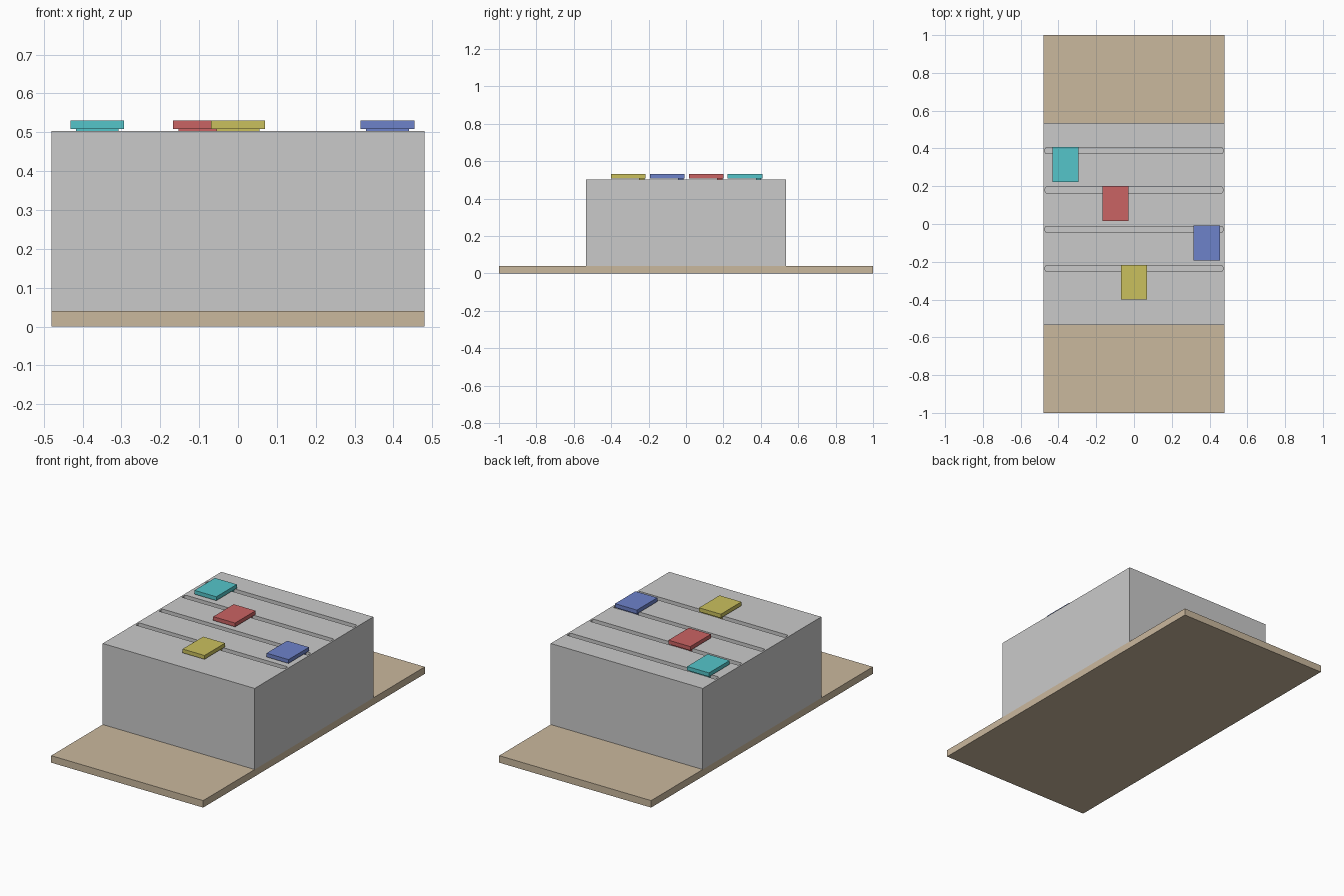
import bpy
import bmesh
from mathutils import Matrix, Vector

cube = bpy.data.objects.get("Cube")
if cube:
    bpy.data.objects.remove(cube, do_unlink=True)


def material(name, rgb):
    m = bpy.data.materials.new(name)
    m.use_nodes = True
    m.diffuse_color = (*rgb, 1)
    node = next(n for n in m.node_tree.nodes if n.type == 'BSDF_PRINCIPLED')
    node.inputs["Base Color"].default_value = (*rgb, 1)
    return m


def add_box(bm, lo, hi):
    lo, hi = Vector(lo), Vector(hi)
    mat = Matrix.Translation((lo + hi) / 2) @ Matrix.Diagonal((*(hi - lo), 1))
    return bmesh.ops.create_cube(bm, size=1, matrix=mat)["verts"]


def make_object(name, bm, mat):
    mesh = bpy.data.meshes.new(name)
    bm.to_mesh(mesh)
    bm.free()
    mesh.materials.append(mat)
    obj = bpy.data.objects.new(name, mesh)
    bpy.context.collection.objects.link(obj)
    return obj


def box(name, lo, hi, mat):
    bm = bmesh.new()
    add_box(bm, lo, hi)
    return make_object(name, bm, mat)


grey = material("grey", (0.59, 0.59, 0.59))
tan = material("tan", (0.59, 0.48, 0.34))
TOP = 0.503
SLOT_DEPTH = 0.03

# Base board and housing
box("base_board", (-0.48, -1, 0), (0.48, 1, 0.04), tan)
housing = box("housing", (-0.48, -0.535, 0.04), (0.48, 0.535, TOP), grey)

# Each slider: colour name, colour, centre x, slot y
sliders = [
    ("yellow", (0.59, 0.53, 0.11), 0.0, -0.236),
    ("blue", (0.155, 0.225, 0.59), 0.385, -0.028),
    ("red", (0.59, 0.125, 0.125), -0.098, 0.18),
    ("cyan", (0.09, 0.56, 0.59), -0.362, 0.388),
]

# Slots with rounded corners, cut into the housing top
bm = bmesh.new()
for _, _, _, y in sliders:
    add_box(bm, (-0.47, y - 0.016, TOP - SLOT_DEPTH), (0.47, y + 0.016, TOP + 0.05))
upright = [e for e in bm.edges
           if abs(e.verts[0].co.z - e.verts[1].co.z) > 0.01]
bmesh.ops.bevel(bm, geom=upright, offset=0.008, segments=3,
                affect='EDGES', profile=0.5)
cutter = make_object("slot_cutter", bm, grey)
cutter.hide_render = True
cut = housing.modifiers.new("slots", 'BOOLEAN')
cut.object = cutter
cut.operation = 'DIFFERENCE'
cut.solver = 'EXACT'

# Bake the cut, then drop the cutter
graph = bpy.context.evaluated_depsgraph_get()
cut_mesh = bpy.data.meshes.new_from_object(housing.evaluated_get(graph))
housing.modifiers.clear()
housing.data = cut_mesh
bpy.data.objects.remove(cutter, do_unlink=True)

# Sliders: a flat cap on a narrow stem that runs in the slot
for name, rgb, x, y in sliders:
    bm = bmesh.new()
    add_box(bm, (x - 0.069, y - 0.165, 0.508), (x + 0.069, y + 0.02, 0.53))
    add_box(bm, (x - 0.055, y - 0.014, TOP - SLOT_DEPTH + 0.002),
            (x + 0.055, y + 0.014, 0.508))
    make_object(name + "_slider", bm, material(name, rgb))
